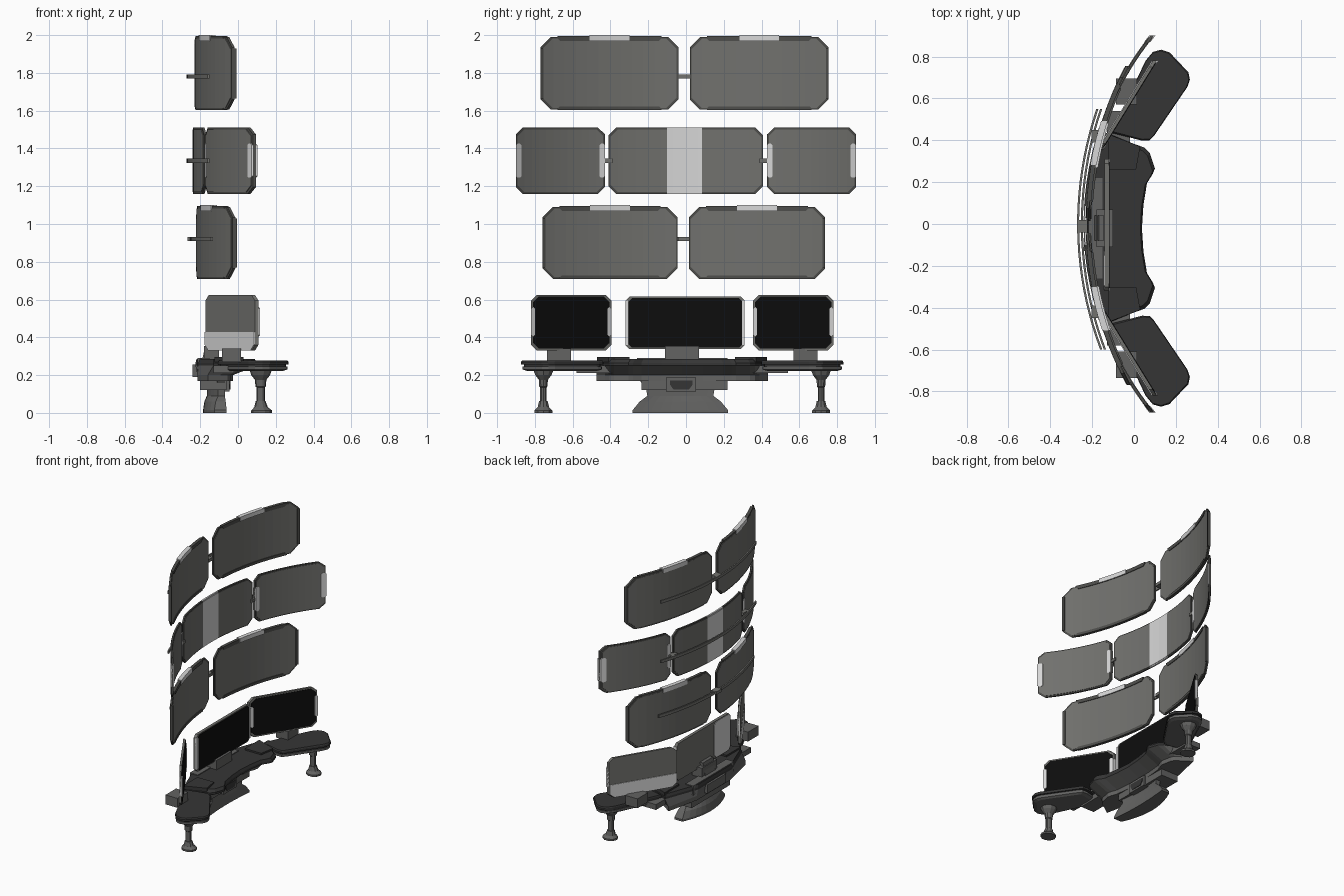
import bpy, bmesh, math

if "Cube" in bpy.data.objects:
    bpy.data.objects.remove(bpy.data.objects["Cube"])

def material(name, v):
    m = bpy.data.materials.new(name)
    m.diffuse_color = (v[0], v[1], v[2], 1)
    m.use_nodes = True
    m.node_tree.nodes["Principled BSDF"].inputs["Base Color"].default_value = m.diffuse_color
    return m

GREY = material("panel grey", (0.165, 0.165, 0.155))
RIM = material("rim grey", (0.075, 0.075, 0.07))
LIGHT = material("light grey", (0.68, 0.68, 0.68))
BLACK = material("screen black", (0.004, 0.004, 0.004))
DESK = material("desk top dark", (0.036, 0.036, 0.036))
BODY = material("desk body grey", (0.125, 0.125, 0.122))

def finish(name, bm, mats):
    bmesh.ops.recalc_face_normals(bm, faces=bm.faces)
    me = bpy.data.meshes.new(name)
    bm.to_mesh(me)
    bm.free()
    for m in mats:
        me.materials.append(m)
    ob = bpy.data.objects.new(name, me)
    bpy.context.collection.objects.link(ob)
    return ob

def slab(name, y, z, xf, t, mat, cut=(0, 0), n=12, stripe=None):
    """Plate following x = xf(y), with bottom and top corners cut off."""
    (y0, y1), (z0, z1) = sorted(y), z
    ys = {round(y0 + (y1 - y0) * i / n, 5) for i in range(n + 1)}
    for c in cut:
        ys |= {round(y0 + c, 5), round(y1 - c, 5)}
    if stripe:
        ys |= set(stripe)
    bm = bmesh.new()
    cols = []
    for v in sorted(ys):
        e = min(v - y0, y1 - v)
        lo, hi = z0 + max(0, cut[0] - e), z1 - max(0, cut[1] - e)
        k = math.hypot(1, (xf(v + .001) - xf(v - .001)) / .002)
        b, f = xf(v) + t[0] * k, xf(v) + t[1] * k
        cols.append([bm.verts.new(p) for p in ((b, v, lo), (f, v, lo), (f, v, hi), (b, v, hi))])
    for a, b in zip(cols, cols[1:]):
        for i in range(4):
            j = (i + 1) % 4
            f = bm.faces.new((a[i], a[j], b[j], b[i]))
            if stripe and stripe[0] < f.calc_center_median().y < stripe[1]:
                f.material_index = 1
    bm.faces.new(cols[0])
    bm.faces.new(cols[-1])
    return finish(name, bm, [mat, LIGHT])

def loft(name, rings, mat, top=None):
    """Solid through rings of (z, outline); upward faces can take another colour."""
    bm = bmesh.new()
    vs = [[bm.verts.new((x, y, z)) for x, y in o] for z, o in rings]
    for a, b in zip(vs, vs[1:]):
        for i in range(len(a)):
            j = (i + 1) % len(a)
            bm.faces.new((a[i], a[j], b[j], b[i]))
    bm.faces.new(vs[0])
    cap = bm.faces.new(vs[-1])
    if top:
        cap.material_index = 1
    return finish(name, bm, [mat, top or mat])

def box(name, x, y, z, mat):
    y = sorted(y)
    o = [(x[0], y[0]), (x[1], y[0]), (x[1], y[1]), (x[0], y[1])]
    return loft(name, [(z[0], o), (z[1], o)], mat)

def arc(x0, r):
    return lambda y: x0 + r - math.sqrt(r * r - y * y)

def framed(name, y, z, xf, cut, stripe=None):
    """Dark rim plate with a thicker, slightly smaller grey core."""
    y, g = sorted(y), 0.009
    slab(name + "_rim", y, z, xf, (-.006, .006), RIM, (cut, cut), 12, stripe)
    slab(name + "_core", (y[0] + g, y[1] - g), (z[0] + g, z[1] - g), xf, (-.009, .009),
         GREY, (cut, cut), 12, stripe)

# Rows of two large curved panels, with edge trims and a light cap
for row, z0, z1, x0, spans in (
        ("top", 1.605, 1.99, -.222, ((-.77, -.04), (.02, .755))),
        ("lower", .71, 1.09, -.213, ((-.76, -.045), (.015, .737)))):
    xf = arc(x0, 1.6)
    for i, (a, b) in enumerate(spans):
        name = f"{row}_panel_{i + 1}"
        framed(name, (a, b), (z0, z1), xf, .055)
        slab(name + "_top_trim", (a + .09, b - .09), (z1 - .022, z1 + .004), xf, (-.008, .014), RIM, (.015, 0))
        slab(name + "_bottom_trim", (a + .09, b - .09), (z0 - .002, z0 + .018), xf, (-.008, .014), RIM, (0, .012))
        end = (a, a + .015) if i == 0 else (b - .015, b)
        slab(name + "_end_trim", end, (z0 + .06, z1 - .06), xf, (-.008, .014), RIM, n=1)
        m = (a + b) / 2
        slab(name + "_light_cap", (m - .105, m + .105), (z1 - .022, z1 + .01), xf, (-.012, .018), LIGHT)

# Middle row: striped centre panel and two side panels
xf = arc(-.232, 1.43)
framed("middle_panel", (-.41, .408), (1.16, 1.51), xf, .04, (-.1, .085))
for s in (-1, 1):
    name = "middle_side_panel_" + ("left" if s < 0 else "right")
    framed(name, (s * .43, s * .9), (1.16, 1.51), xf, .035)
    for a, b, k in ((.43, .458, "inner"), (.87, .9, "outer")):
        slab(name + "_light_" + k, (s * a, s * b), (1.245, 1.425), xf, (-.011, .012), LIGHT, (.008, .008), 2)

# Thin curved support bars behind each row
for i, z in enumerate((.92, 1.335, 1.78)):
    slab(f"support_bar_{i + 1}", (-.6, .55), (z - .011, z + .011), arc((-.25, -.268, -.268)[i], 1.69),
         (-.004, .006), GREY, n=20)
    for y in ((-.42, .42) if i == 1 else (-.01,)):
        xb = xf(y)
        box(f"bar_joint_{i + 1}", (xb - .035, xb + .01), (y - .03, y + .03), (z - .011, z + .011), GREY)

YC = -.02   # the desk group is centred slightly off the panels

# Centre desk screen with light ends, back patch and stand
flat = lambda y: -.13
slab("desk_screen_frame", (-.32, .31), (.338, .615), flat, (-.012, .01), GREY, (.02, .02), 2)
slab("desk_screen", (-.305, .3), (.345, .608), flat, (.008, .013), BLACK, (.02, .02), 2)
for a in (-.32, .297):
    slab("desk_screen_light_end", (a, a + .014), (.36, .595), flat, (-.01, .016), LIGHT, n=1)
slab("desk_screen_back_patch", (-.315, -.13), (.345, .61), flat, (-.015, -.011), LIGHT, (.02, .02), 2)
box("desk_screen_stand", (-.18, -.1), (-.11, .07), (.27, .355), BODY)
loft("desk_screen_brace", [(z, [(x, -.08), (x + .025, -.08), (x + .025, .04), (x, .04)])
                           for z, x in ((.27, -.192), (.38, -.168))], BODY)

# Centre desk: sloping underside, body, dark top edge
half = [(-.225, .2), (-.13, .455), (-.02, .41), (.05, .385), (.075, .36), (.1, .285),
        (.09, .26), (.062, .215), (.045, .11)]
outline = [(x, YC + y) for x, y in half] + [(.038, YC)] + [(x, YC - y) for x, y in reversed(half)]
under = [(-.215 + (x + .225) * .58, y) for x, y in outline]
loft("centre_desk_body", [(.168, under), (.2, under), (.25, outline)], BODY)
inset = [(-.22 + (x + .225) * .95, YC + (y - YC) * .96) for x, y in outline]
loft("centre_desk_top", [(.25, outline), (.265, outline), (.284, inset)], DESK, DESK)
box("desk_rear_box", (-.24, -.19), (-.13, .09), (.19, .255), BODY)
box("desk_rear_ledge", (-.215, -.15), (-.26, .22), (.22, .29), BODY)

# Port box under the desk
box("under_desk_block", (-.2, -.06), (-.235, .22), (.12, .2), BODY)
box("port_box", (-.1, -.045), (-.105, .052), (.112, .188), BODY)
loft("port_opening", [(z, [(-.05, YC - .005 - w), (-.041, YC - .005 - w), (-.041, YC - .005 + w), (-.05, YC - .005 + w)])
                      for z, w in ((.125, .042), (.15, .06), (.172, .06))], DESK)

# Crescent-shaped pedestal
def crescent(w, back, front):
    t = [i / 5 - 1 for i in range(11)]
    return ([(back + .06 * u * u, -.03 + w * u) for u in t] +
            [(front + .015 * u * u, -.03 + w * u) for u in reversed(t)])

loft("pedestal", [(0, crescent(.252, -.185, -.075)), (.015, crescent(.252, -.185, -.075)),
                  (.06, crescent(.215, -.178, -.08)), (.09, crescent(.175, -.165, -.085)),
                  (.12, crescent(.18, -.165, -.085)), (.18, crescent(.22, -.17, -.085))], BODY)

def oval(cx, cy, rx, ry, n=10):
    return [(cx + rx * math.cos(2 * math.pi * i / n), cy + ry * math.sin(2 * math.pi * i / n)) for i in range(n)]

# Side desks, side screens, stands and legs, mirrored across y
side = [(-.105, .455), (.04, .418), (.075, .42), (.095, .44), (.255, .675), (.267, .71), (.26, .745),
        (.17, .84), (.13, .853), (.09, .842), (.055, .8), (-.03, .62)]
slant = lambda y: -.162 + .262 * (abs(y - YC) - .375) / .425
for s, tag in ((-1, "left"), (1, "right")):
    Y = lambda y: YC + s * y
    shape = lambda k: [(.08 + (x - .08) * k, Y(.64 + (y - .64) * k)) for x, y in side]
    loft(f"{tag}_desk_lower", [(.222, shape(.85)), (.23, shape(.97)), (.246, shape(.97))], BODY)
    loft(f"{tag}_desk_core", [(.246, shape(.93)), (.256, shape(.93))], DESK)
    loft(f"{tag}_desk_top", [(.256, shape(1)), (.27, shape(1)), (.278, shape(.97))], DESK, DESK)
    loft(f"{tag}_desk_joint", [(z, [(-.125, Y(.45)), (.03, Y(.39)), (.01, Y(.28)), (-.125, Y(.28))])
                               for z in (.27, .296)], DESK)
    box(f"{tag}_desk_bracket", (-.13, -.02), (Y(.36), Y(.56)), (.21, .25), BODY)

    # Side screen: frame, black face, light strips, light lower back
    n = f"{tag}_side_screen"
    slab(n + "_frame", (Y(.375), Y(.8)), (.33, .625), slant, (-.009, .007), GREY, (.03, .03), 2)
    slab(n, (Y(.385), Y(.79)), (.34, .615), slant, (.005, .01), BLACK, (.03, .03), 2)
    for a, b, k in ((.375, .395, "inner"), (.78, .8, "outer")):
        slab(f"{n}_light_{k}", (Y(a), Y(b)), (.405, .56), slant, (-.007, .014), LIGHT, (.008, .008), 2)
    slab(n + "_light_back", (Y(.376), Y(.799)), (.331, .428), slant, (-.013, -.008), LIGHT, (.03, 0), 2)
    box(n + "_stand", (-.085, .015), (Y(.59), Y(.715)), (.27, .34), BODY)

    # Leg with flared collar and sloping foot
    c = Y(.735)
    loft(f"{tag}_leg", [(.05, oval(.12, c, .022, .018)), (.135, oval(.12, c, .022, .018)),
                        (.14, oval(.12, c, .028, .023)), (.175, oval(.12, c, .03, .025)),
                        (.2, oval(.12, c, .05, .045)), (.225, oval(.12, c, .058, .055))], BODY)
    loft(f"{tag}_foot", [(0, oval(.125, c, .055, .05)), (.013, oval(.125, c, .055, .05)),
                         (.03, oval(.122, c, .036, .032)), (.062, oval(.12, c, .026, .024))], BODY)
